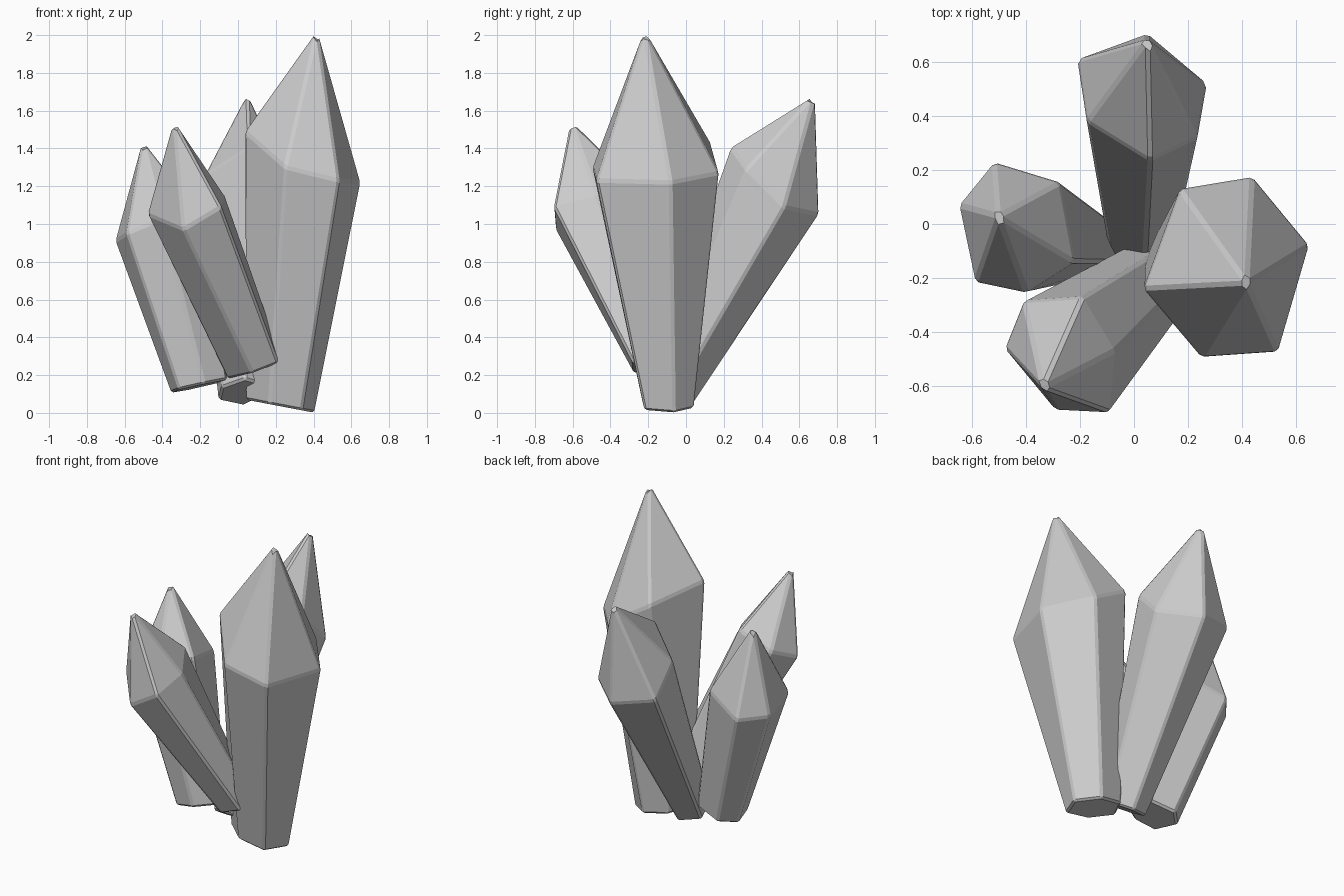
import bpy, bmesh
from mathutils import Vector

if "Cube" in bpy.data.objects:
    bpy.data.objects.remove(bpy.data.objects["Cube"])


def crystal(name, tip, ring, base, scale, slope):
    """Six-sided crystal: pointed tip, wide shoulder ring, narrower tilted foot."""
    shoulder = [Vector(p) for p in ring]
    mid = sum(shoulder, Vector()) / len(shoulder)
    bm = bmesh.new()
    top = bm.verts.new(tip)
    upper = [bm.verts.new(p) for p in shoulder]
    lower = []
    for p in shoulder:
        dx, dy = (p.x - mid.x) * scale[0], (p.y - mid.y) * scale[1]
        dz = slope[0] * dx + slope[1] * dy
        lower.append(bm.verts.new(Vector(base) + Vector((dx, dy, dz))))
    n = len(upper)
    for i in range(n):
        j = (i + 1) % n
        bm.faces.new((top, upper[i], upper[j]))
        bm.faces.new((upper[i], lower[i], lower[j], upper[j]))
    bm.faces.new(lower)
    bmesh.ops.recalc_face_normals(bm, faces=bm.faces)
    mesh = bpy.data.meshes.new(name)
    bm.to_mesh(mesh)
    bm.free()
    obj = bpy.data.objects.new(name, mesh)
    bpy.context.collection.objects.link(obj)
    # narrow chamfers along the crystal edges
    bev = obj.modifiers.new("chamfer", 'BEVEL')
    bev.width = 0.012
    bev.segments = 1
    bev.limit_method = 'ANGLE'
    bev.angle_limit = 0.3
    return obj


# Tall crystal on the right
crystal("tall_crystal", (0.42, -0.22, 2.03),
        [(0.65, -0.08, 1.22), (0.44, 0.175, 1.27), (0.17, 0.13, 1.43),
         (0.035, -0.24, 1.49), (0.25, -0.495, 1.30), (0.535, -0.475, 1.23)],
        (0.225, -0.095, 0.035), (0.6, 0.4), (-0.19, 0.0))

# Crystal leaning to the back
crystal("back_crystal", (0.05, 0.685, 1.69),
        [(0.27, 0.52, 1.09), (0.05, 0.705, 1.05), (-0.21, 0.61, 1.10),
         (-0.175, 0.38, 1.26), (0.06, 0.235, 1.41), (0.235, 0.32, 1.29)],
        (0.025, -0.09, 0.11), (0.52, 0.5), (0.0, -0.6))

# Crystal leaning to the left
crystal("left_crystal", (-0.505, 0.03, 1.445),
        [(-0.22, -0.14, 1.08), (-0.275, 0.155, 1.01), (-0.52, 0.23, 0.91),
         (-0.65, 0.07, 0.91), (-0.59, -0.215, 0.95), (-0.40, -0.255, 1.03)],
        (-0.21, -0.08, 0.14), (0.7, 0.55), (0.22, -0.05))

# Crystal leaning to the front
crystal("front_crystal", (-0.34, -0.61, 1.55),
        [(-0.07, -0.47, 1.15), (-0.19, -0.27, 1.22), (-0.41, -0.285, 1.13),
         (-0.48, -0.46, 1.05), (-0.29, -0.69, 0.97), (-0.09, -0.70, 1.09)],
        (0.10, -0.17, 0.24), (0.7, 0.5), (0.4, 0.2))
